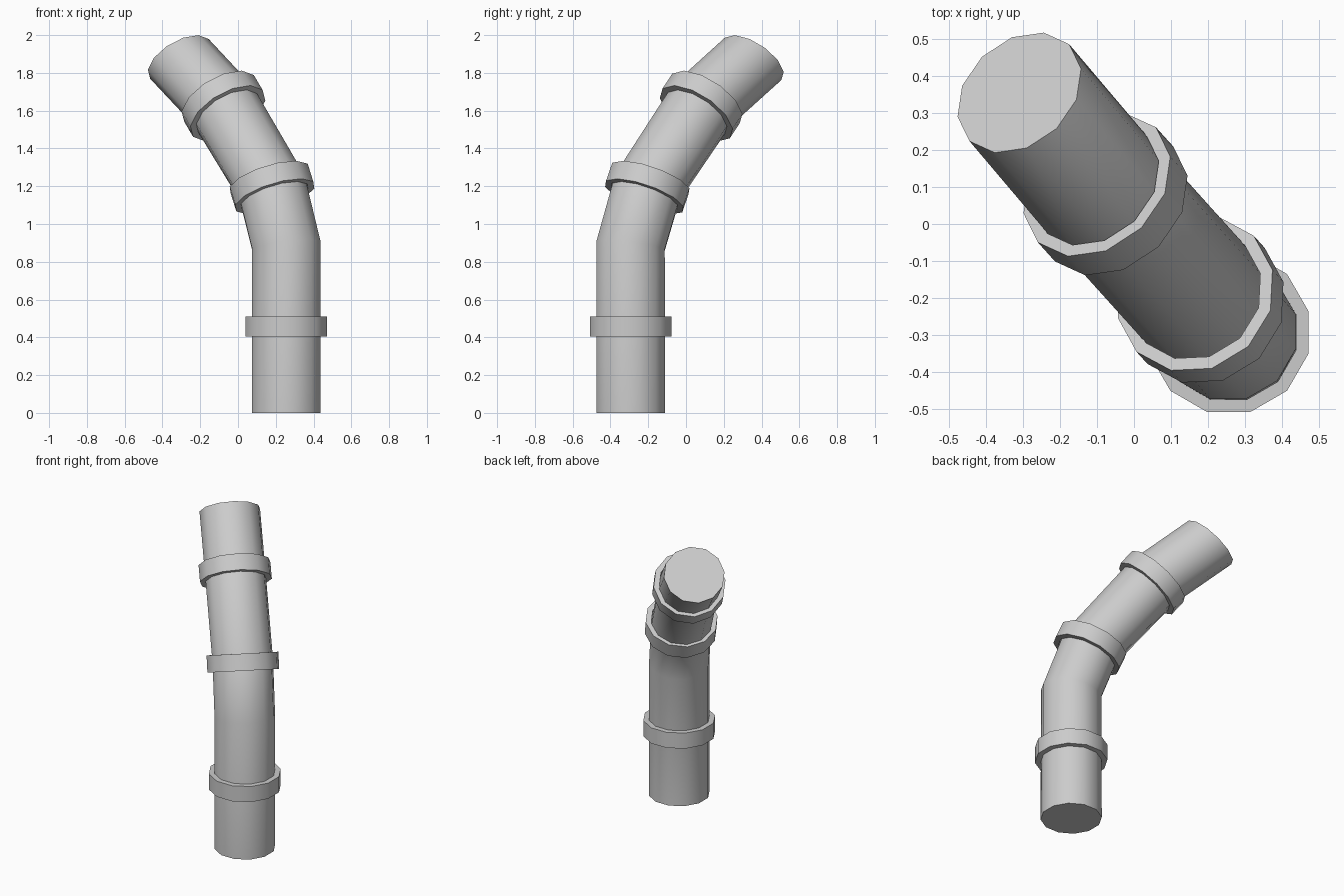
import bpy, bmesh
from math import sin, cos, radians, pi
from mathutils import Vector, Matrix

if "Cube" in bpy.data.objects:
    bpy.data.objects.remove(bpy.data.objects["Cube"])

SIDES = 12
PHASE = radians(15)
LEAN = Vector((-0.67, 0.742, 0)).normalized()    # horizontal heading of the bend
AXIS = Vector((0, 0, 1)).cross(LEAN)
PIPE_R, COLLAR_R, COLLAR_H = 0.188, 0.223, 0.105


def ring(bm, centre, tilt, radius, offset=0.0):
    rot = Matrix.Rotation(radians(tilt), 3, AXIS)
    return [bm.verts.new(Vector(centre) + rot @ Vector((
        radius * cos(PHASE + 2 * pi * i / SIDES),
        radius * sin(PHASE + 2 * pi * i / SIDES), offset))) for i in range(SIDES)]


def bridge(bm, a, b):
    for i in range(SIDES):
        j = (i + 1) % SIDES
        bm.faces.new((a[i], a[j], b[j], b[i]))


def finish(bm, name):
    bmesh.ops.recalc_face_normals(bm, faces=bm.faces)
    mesh = bpy.data.meshes.new(name)
    bm.to_mesh(mesh)
    bm.free()
    obj = bpy.data.objects.new(name, mesh)
    bpy.context.collection.objects.link(obj)
    bpy.ops.object.select_all(action='DESELECT')
    obj.select_set(True)
    bpy.context.view_layer.objects.active = obj
    bpy.ops.object.shade_smooth_by_angle(angle=radians(40))


# Bent pipe: centre and tilt of each section
sections = [((0.256, -0.293, 0), 0),
            ((0.256, -0.293, 0.885), 10),
            ((0.18, -0.205, 1.193), 25),
            ((-0.077, 0.08, 1.625), 41.5),
            ((-0.31, 0.355, 1.874), 42)]
bm = bmesh.new()
rings = [ring(bm, c, t, PIPE_R) for c, t in sections]
for a, b in zip(rings, rings[1:]):
    bridge(bm, a, b)
bm.faces.new(rings[0])
bm.faces.new(rings[-1])
finish(bm, "pipe")

# Collars around the pipe
collars = {"lower_collar": ((0.256, -0.293, 0.457), 0),
           "middle_collar": sections[2],
           "upper_collar": sections[3]}
for name, (c, t) in collars.items():
    bm = bmesh.new()
    h = COLLAR_H / 2
    loop = [ring(bm, c, t, r, z) for r, z in
            ((PIPE_R, -h), (COLLAR_R, -h), (COLLAR_R, h), (PIPE_R, h))]
    for k in range(4):
        bridge(bm, loop[k], loop[(k + 1) % 4])
    finish(bm, name)
